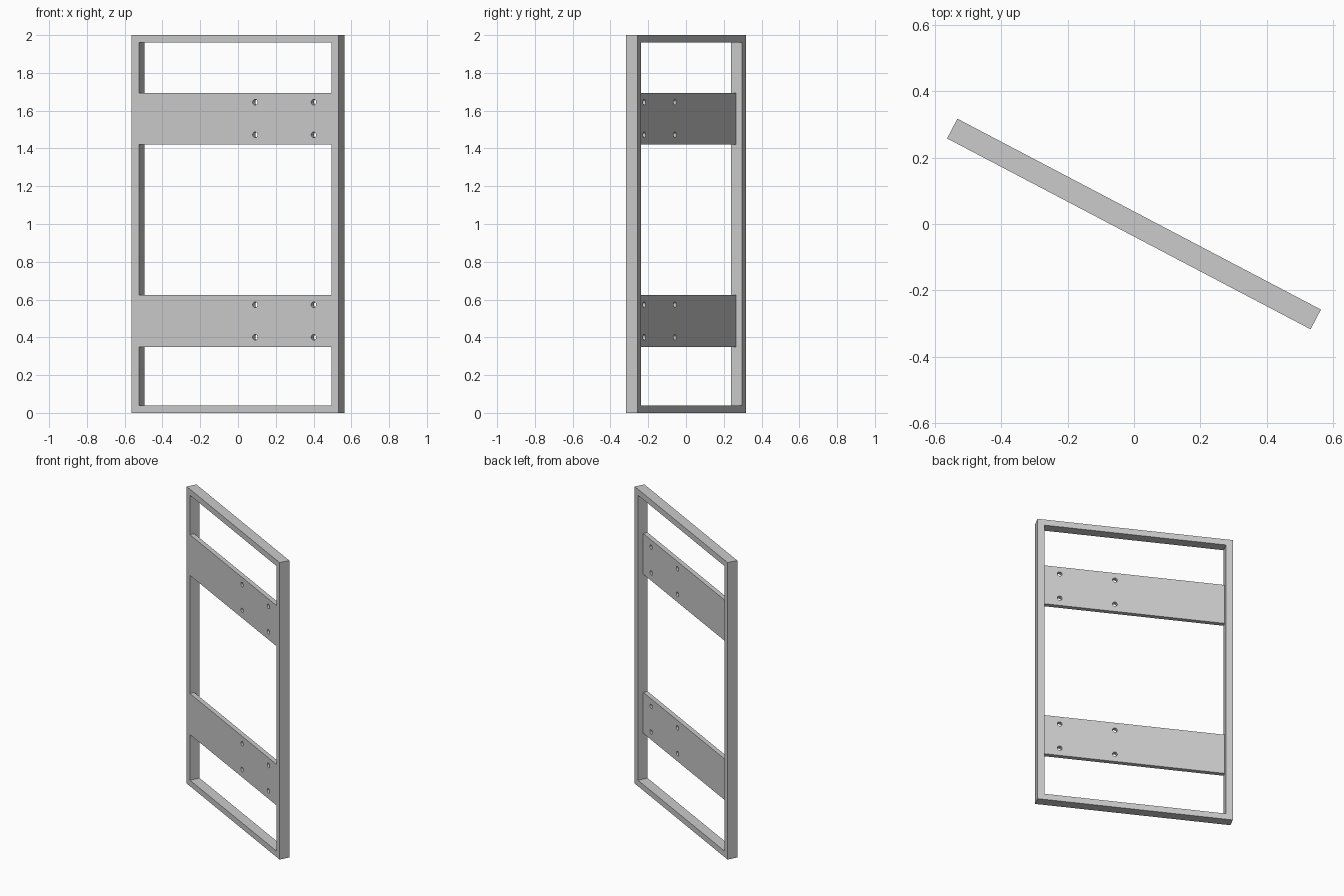
import bpy, math
from mathutils import Matrix

if "Cube" in bpy.data.objects:
    bpy.data.objects.remove(bpy.data.objects["Cube"])

ANGLE = math.radians(-27.7)
LENGTH, DEPTH, HEIGHT = 1.237, 0.067, 2.0
WALL = 0.043                      # frame bar width
PANEL = 0.0305                    # panel thickness, flush with frame front
FRONT = -DEPTH / 2
TURN = Matrix.Rotation(ANGLE, 4, 'Z')

grey = bpy.data.materials.new("light_grey")
grey.diffuse_color = (0.6, 0.6, 0.6, 1)
grey.use_nodes = True
grey.node_tree.nodes["Principled BSDF"].inputs["Base Color"].default_value = grey.diffuse_color


def place(name):
    """Name the new object, bake its shape and turn it with the frame."""
    ob = bpy.context.object
    ob.name = name
    ob.data.transform(TURN @ ob.matrix_world)
    ob.matrix_world = Matrix.Identity(4)
    ob.data.materials.append(grey)
    return ob


def box(name, x, y, z):
    """Box from (min, max) pairs along each axis."""
    bpy.ops.mesh.primitive_cube_add(size=1)
    ob = bpy.context.object
    ob.location = [(a + b) / 2 for a, b in (x, y, z)]
    ob.scale = [b - a for a, b in (x, y, z)]
    bpy.context.view_layer.update()
    return place(name)


def cut(target, cutter):
    """Subtract the cutter and remove it."""
    mod = target.modifiers.new("cut", 'BOOLEAN')
    mod.operation, mod.solver, mod.object = 'DIFFERENCE', 'EXACT', cutter
    bpy.context.view_layer.objects.active = target
    bpy.ops.object.modifier_apply(modifier=mod.name)
    bpy.data.objects.remove(cutter)


# Outer rectangular frame with one large opening
half, inner = LENGTH / 2, LENGTH / 2 - WALL
frame = box("frame", (-half, half), (FRONT, -FRONT), (0, HEIGHT))
cut(frame, box("opening_cutter", (-inner, inner), (-0.2, 0.2),
               (0.04, HEIGHT - 0.04)))

# Two cross panels, each with four through holes
for name, low, high in (("lower_panel", 0.348, 0.624),
                        ("upper_panel", 1.42, 1.694)):
    panel = box(name, (-inner, inner), (FRONT, FRONT + PANEL), (low, high))
    for x in (0.12, 0.47):
        for z in (low + 0.052, low + 0.225):
            bpy.ops.mesh.primitive_cylinder_add(
                vertices=32, radius=0.015, depth=0.2,
                location=(x, FRONT, z), rotation=(math.pi / 2, 0, 0))
            bpy.context.view_layer.update()
            cut(panel, place("hole_cutter"))
    # Smooth hole walls, crisp panel edges
    bpy.ops.object.select_all(action='DESELECT')
    panel.select_set(True)
    bpy.context.view_layer.objects.active = panel
    bpy.ops.object.shade_smooth_by_angle(angle=math.radians(30))
